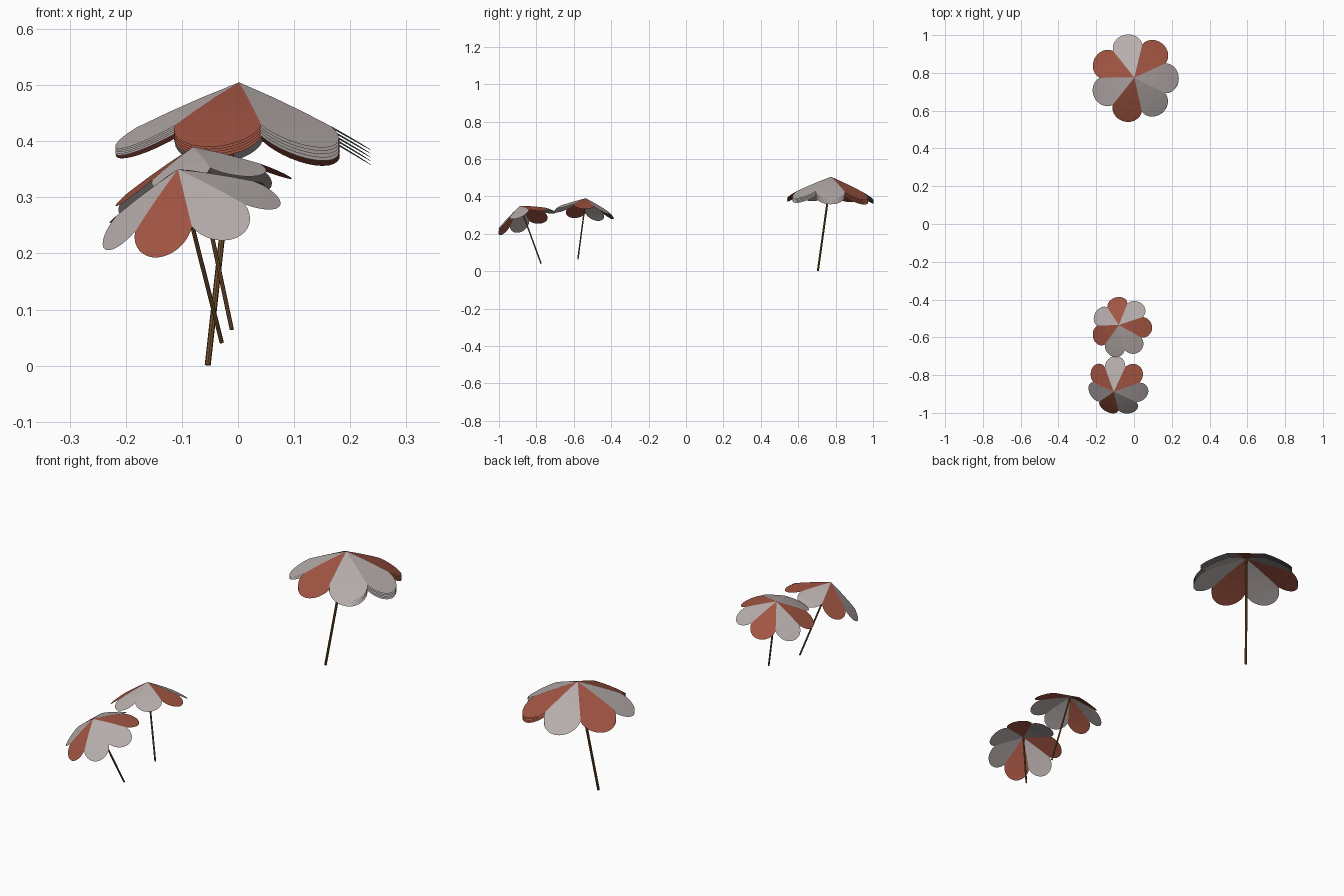
import bpy, bmesh, math
from mathutils import Vector, Matrix

if "Cube" in bpy.data.objects:
    bpy.data.objects.remove(bpy.data.objects["Cube"])


def material(name, rgb):
    m = bpy.data.materials.new(name)
    m.diffuse_color = (*rgb, 1)
    m.use_nodes = True
    m.node_tree.nodes["Principled BSDF"].inputs["Base Color"].default_value = m.diffuse_color
    return m


RED = material("terracotta", (0.36, 0.09, 0.055))
PALE = material("pale_cloth", (0.47, 0.42, 0.41))
WOOD = material("wood", (0.17, 0.08, 0.025))
N = 7
PATTERN = "grgrggr"


def petal_outline():
    # (radius, half width): straight wedge, then a rounded tip
    k = math.tan(math.pi / N)
    pts = [(r, r * k) for r in (0.06, 0.115, 0.168)]
    w = pts[-1][1]
    for i in range(1, 8):
        a = math.radians(90 * i / 8)
        pts.append((0.168 + 0.072 * math.sin(a), w * math.cos(a)))
    return pts


def add_petal(bm, angle, layer, droop):
    rot = Matrix.Rotation(angle, 3, 'Z')

    def vert(r, y):
        p = rot @ Vector((r, y, -droop * (0.43 * r + 0.35 * r * r)))
        # stacked cloth layers spread slightly towards one side
        p.z -= layer * (0.0048 + 0.008 * p.x)
        return bm.verts.new(p)
    apex = vert(0, 0)
    rows = [(vert(r, -w), vert(r, w)) for r, w in petal_outline()]
    bm.faces.new((apex, *rows[0]))
    for a, b in zip(rows, rows[1:]):
        bm.faces.new((a[0], b[0], b[1], a[1]))
    bm.faces.new((rows[-1][0], vert(0.24, 0), rows[-1][1]))


def finish(bm, name, mat, matrix):
    me = bpy.data.meshes.new(name)
    bm.to_mesh(me)
    bm.free()
    me.materials.append(mat)
    ob = bpy.data.objects.new(name, me)
    ob.matrix_world = matrix
    bpy.context.collection.objects.link(ob)


def tilt_to(axis):
    return Vector((0, 0, 1)).rotation_difference(axis).to_matrix().to_4x4()


def parasol(name, apex, foot, scale, phase, layers, droop, lean=None):
    apex, foot = Vector(apex), Vector(foot)
    axis = apex - foot
    canopy_axis = Vector(lean) if lean else axis
    place = Matrix.Translation(apex) @ tilt_to(canopy_axis) @ Matrix.Scale(scale, 4)
    # canopy panels in two colours
    for key, label, mat in (("r", "red_panels", RED), ("g", "pale_panels", PALE)):
        bm = bmesh.new()
        for i, c in enumerate(PATTERN):
            if c == key:
                for k in range(layers):
                    add_petal(bm, math.radians(phase) + i * math.tau / N, k, droop)
        finish(bm, name + "_" + label, mat, place)
    # pole
    bm = bmesh.new()
    length = axis.length - 0.006
    bmesh.ops.create_cone(bm, cap_ends=True, segments=8, radius1=0.0055 * scale,
                          radius2=0.0055 * scale, depth=length)
    bmesh.ops.translate(bm, verts=bm.verts, vec=(0, 0, length / 2))
    finish(bm, name + "_pole", WOOD, Matrix.Translation(foot) @ tilt_to(axis))


parasol("large_parasol", (0.002, 0.775, 0.505), (-0.054, 0.705, 0.001),
        0.98, 102.5, 5, 1.0, (0.0, 0.025, 1))
parasol("middle_parasol", (-0.08, -0.535, 0.39), (-0.011, -0.578, 0.064),
        0.68, 48.6, 1, 1.05, (-0.18, 0.13, 1))
parasol("front_parasol", (-0.107, -0.888, 0.35), (-0.029, -0.775, 0.041),
        0.69, 92, 1, 1.17)
